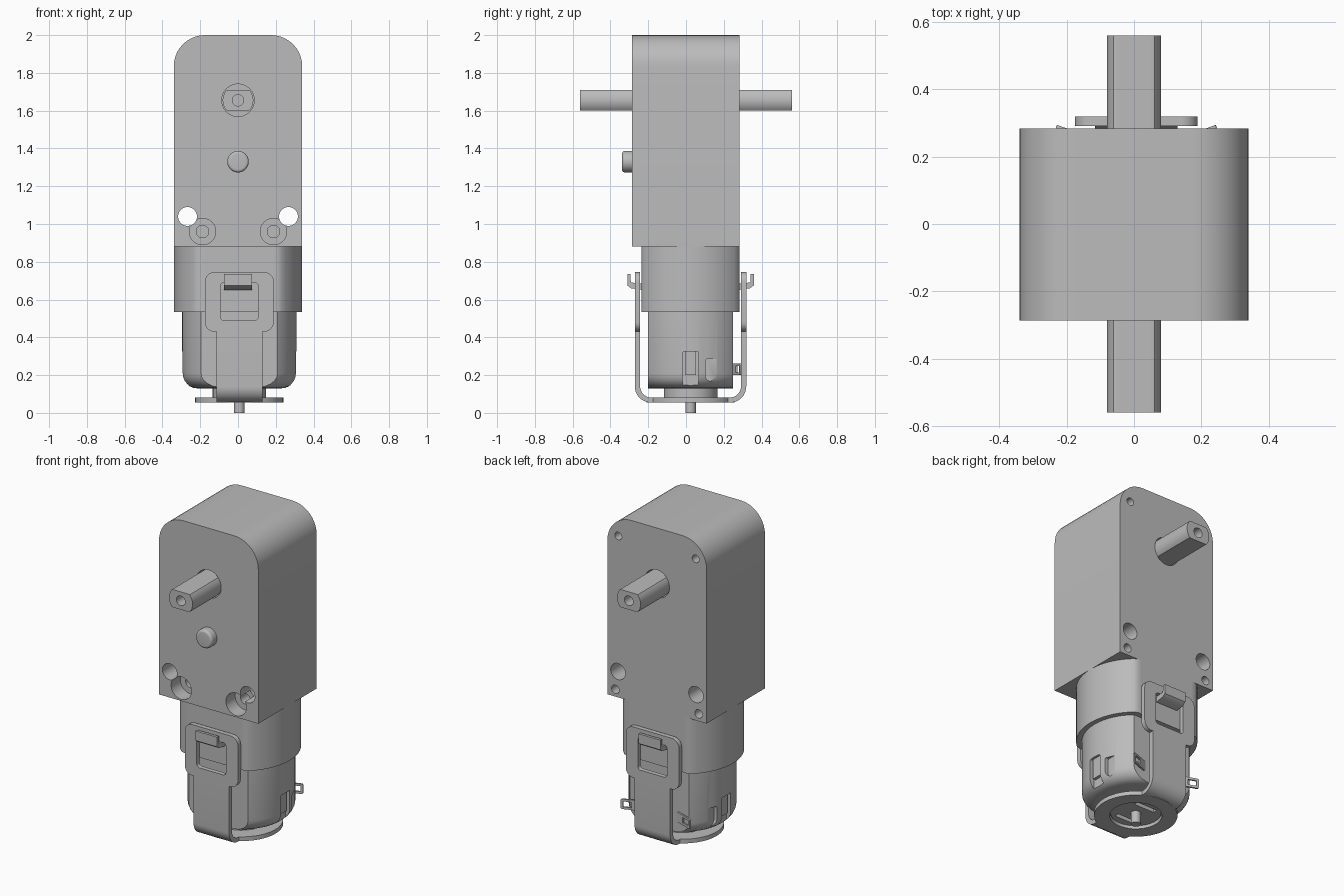
import bpy, bmesh, math
from mathutils import Vector

cube = bpy.data.objects.get("Cube")
if cube:
    bpy.data.objects.remove(cube, do_unlink=True)

grey = bpy.data.materials.new("plain grey")
grey.use_nodes = True
grey.diffuse_color = (0.5, 0.5, 0.5, 1)
grey.node_tree.nodes["Principled BSDF"].inputs["Base Color"].default_value = (0.5, 0.5, 0.5, 1)

MX, MY = 0.007, 0.024      # motor axis
AXES = {"x": lambda t, u, v: (t, u, v),
        "y": lambda t, u, v: (u, t, v),
        "z": lambda t, u, v: (u, v, t)}


def prism(name, pts, axis, a, b, bevel=0, bevel_end=None):
    """Extrude a 2D outline along an axis, optionally rounding one end."""
    bm = bmesh.new()
    place = AXES[axis]
    low = [bm.verts.new(place(a, u, v)) for u, v in pts]
    high = [bm.verts.new(place(b, u, v)) for u, v in pts]
    n = len(pts)
    ends = {a: bm.faces.new(low), b: bm.faces.new(high)}
    for i in range(n):
        j = (i + 1) % n
        bm.faces.new((low[i], low[j], high[j], high[i]))
    bmesh.ops.recalc_face_normals(bm, faces=bm.faces[:])
    if bevel:
        bmesh.ops.bevel(bm, geom=list(ends[bevel_end].edges), offset=bevel,
                        segments=6, profile=0.5, affect="EDGES")
    mesh = bpy.data.meshes.new(name)
    bm.to_mesh(mesh)
    bm.free()
    mesh.materials.append(grey)
    obj = bpy.data.objects.new(name, mesh)
    bpy.context.collection.objects.link(obj)
    return obj


def circle(u, v, r, n=40, flat=9):
    """Circle outline, cut flat above and below at the given half height."""
    ang = [2 * math.pi * (i + 0.5) / n for i in range(n)]
    return [(u + r * math.cos(t), v + max(-flat, min(flat, r * math.sin(t)))) for t in ang]


def rounded(u0, u1, v0, v1, low=0, high=0, n=10):
    """Rectangle with separate bottom and top corner radii."""
    pts = []
    for k, (u, v, r) in enumerate([(u1, v1, high), (u0, v1, high), (u0, v0, low), (u1, v0, low)]):
        su, sv = (1 if u == u1 else -1), (1 if v == v1 else -1)
        for i in range(n + 1 if r else 1):
            t = math.pi / 2 * (k + i / n)
            pts.append((u - su * r + r * math.cos(t), v - sv * r + r * math.sin(t))
                       if r else (u, v))
    return pts


def combine(obj, other, mode="DIFFERENCE"):
    mod = obj.modifiers.new("cut", "BOOLEAN")
    mod.operation, mod.object, mod.solver = mode, other, "EXACT"
    bpy.context.view_layer.objects.active = obj
    bpy.ops.object.modifier_apply(modifier=mod.name)
    bpy.data.objects.remove(other, do_unlink=True)


def drill(obj, u, v, r, axis, a, b):
    combine(obj, prism("cutter", circle(u, v, r, 28), axis, a, b))


# Gearbox with its mounting holes
F, B = -0.287, 0.284
gearbox = prism("gearbox", rounded(-0.34, 0.34, 0.88, 2.0, 0, 0.165), "y", F, B)
for s in (-1, 1):
    drill(gearbox, s * 0.267, 1.04, 0.05, "y", -1, 1)
    drill(gearbox, s * 0.188, 0.96, 0.07, "y", -1, F + 0.09)
    drill(gearbox, s * 0.188, 0.96, 0.033, "y", -1, F + 0.2)
    drill(gearbox, s * 0.285, 0.925, 0.026, "y", B - 0.15, 1)
    drill(gearbox, s * 0.265, 1.88, 0.024, "y", B - 0.15, 1)
drill(gearbox, 0, 1.655, 0.086, "y", -1, F + 0.08)
drill(gearbox, 0, 1.655, 0.086, "y", B - 0.08, 1)

# Output shaft with two flats and bored ends
shaft = prism("output_shaft", circle(0, 1.655, 0.081, 48, 0.055), "y", -0.56, 0.56)
drill(shaft, 0, 1.655, 0.03, "y", -1, -0.36)
drill(shaft, 0, 1.655, 0.03, "y", 0.36, 1)

# Locating peg
prism("locating_peg", circle(0, 1.33, 0.057), "y", -0.338, F + 0.01, 0.015, -0.338)

# Motor collar under the gearbox
prism("motor_collar", circle(0, MY, 0.34, 72, 0.26), "z", 0.535, 0.885)

# Motor can: rounded base, flat front and back, slotted sides
can = prism("motor_can", circle(MX, MY, 0.303, 72), "z", 0.13, 0.56, 0.08, 0.13)
combine(can, prism("cutter", rounded(-1, 1, MY - 0.225, MY + 0.225), "z", 0, 1), "INTERSECT")
for s in (-1, 1):
    for y0, y1, z0, z1, low in ((MY - 0.043, MY + 0.043, 0.1, 0.325, 0),
                                (0.103, 0.17, 0.165, 0.285, 0.033)):
        combine(can, prism("cutter", rounded(y0, y1, z0, z1, low, 0.01), "x",
                           MX + s * 0.27, MX + s * 0.4))
    # Narrow clip ridge inside the side slot
    prism("slot_ridge", rounded(MY - 0.03, MY + 0.03, 0.2, 0.325), "x",
          MX + s * 0.26, MX + s * 0.288)

# Bearing boss and motor shaft
boss = prism("bearing_boss", circle(MX, MY, 0.142), "z", 0.072, 0.135)
for s in (-1, 1):
    y = MY + s * 0.085
    combine(boss, prism("cutter", rounded(MX - 0.07, MX + 0.07, y - 0.014, y + 0.014), "z", 0, 0.1))
prism("motor_shaft", circle(MX, MY, 0.028, 24), "z", 0, 0.12)

# Retaining strap: a U-shaped band widened into a ring under the motor
outer = rounded(MY - 0.295, MY + 0.295, 0.055, 0.44, 0.085)
inner = rounded(MY - 0.267, MY + 0.267, 0.081, 0.6, 0.06)
strap = prism("strap_band", outer, "x", MX - 0.122, MX + 0.122)
combine(strap, prism("cutter", inner, "x", -1, 1))
combine(strap, prism("ring", circle(MX, MY, 0.234, 56), "z", 0.055, 0.081), "UNION")
drill(strap, MX, MY, 0.147, "z", 0, 0.2)

for s, side in ((-1, "front"), (1, "back")):
    # Strap buckle with a window
    near, far = sorted((MY + s * 0.267, MY + s * 0.295))
    buckle = prism(side + "_buckle", rounded(MX - 0.182, MX + 0.182, 0.43, 0.745, 0.05, 0.05),
                   "y", near, far)
    combine(buckle, prism("cutter", rounded(MX - 0.1, MX + 0.1, 0.49, 0.69, 0.02, 0.02), "y", -1, 1))
    # Hook on the collar that holds the buckle
    hook = [(0.25, 0.65), (0.315, 0.66), (0.335, 0.675), (0.335, 0.735),
            (0.318, 0.735), (0.316, 0.69), (0.25, 0.685)]
    prism(side + "_hook", [(MY + s * y, z) for y, z in hook], "x", -0.075, 0.075)

# Wire terminals: thin loops bent away from the back of the can
for s, side in ((-1, "right"), (1, "left")):
    loop = prism(side + "_terminal", rounded(0, 0.125, 0.2, 0.262, 0.01, 0.01), "y", -0.005, 0.005)
    combine(loop, prism("cutter", rounded(0.06, 0.11, 0.214, 0.248), "y", -1, 1))
    along = Vector((s * 0.94, 0.34, 0))
    across = Vector((-0.34, s * 0.94, 0))
    start = Vector((MX + s * 0.12, 0.247, 0))
    for v in loop.data.vertices:
        v.co = start + along * v.co.x + across * v.co.y + Vector((0, 0, v.co.z))

# Smooth shading on curved walls, crisp edges elsewhere
for obj in bpy.context.collection.objects:
    if obj.type == "MESH" and grey.name in obj.data.materials:
        bpy.ops.object.select_all(action="DESELECT")
        obj.select_set(True)
        bpy.context.view_layer.objects.active = obj
        bpy.ops.object.shade_smooth_by_angle(angle=math.radians(30))
